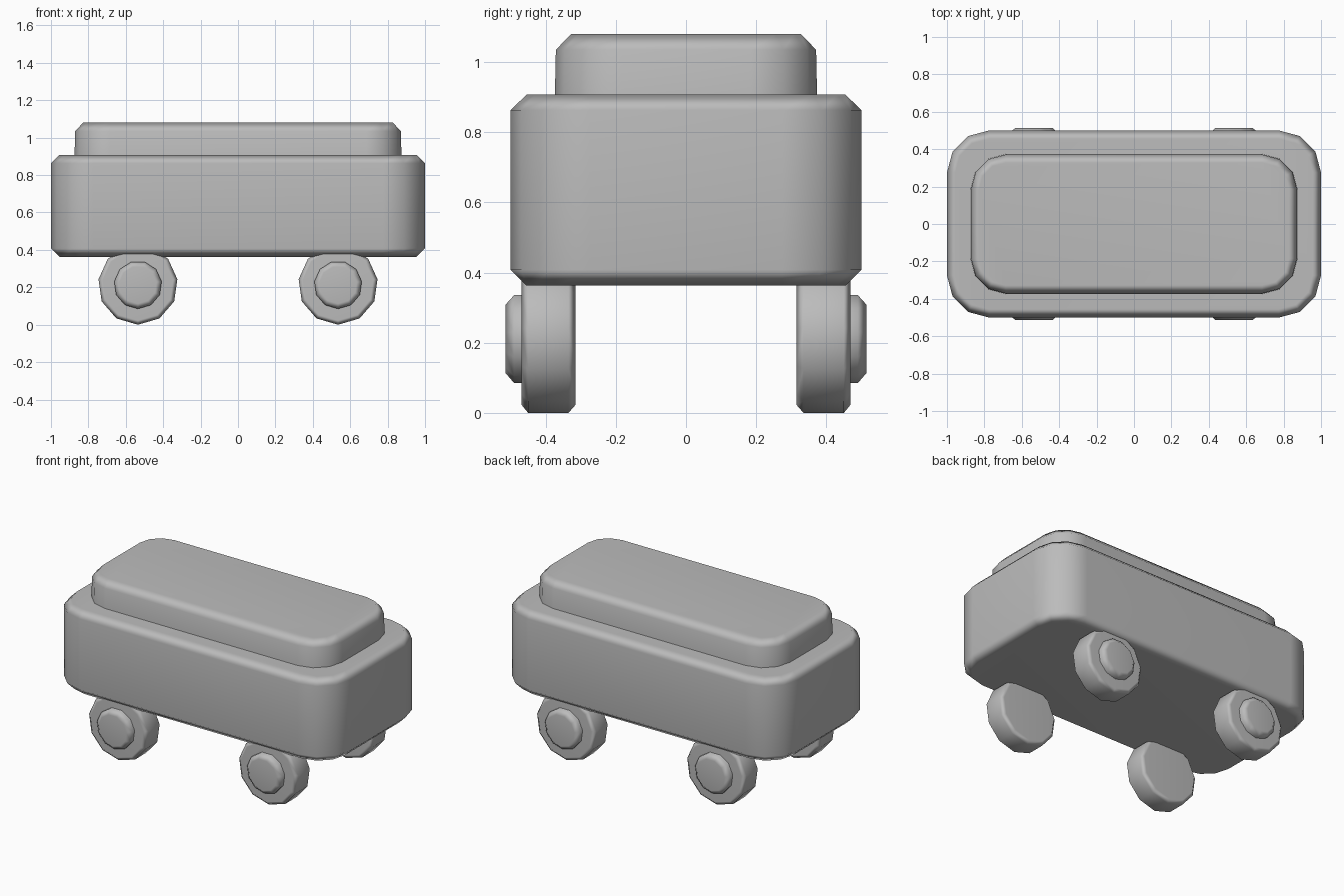
import bpy, bmesh, math
from mathutils import Matrix

if "Cube" in bpy.data.objects:
    bpy.data.objects.remove(bpy.data.objects["Cube"])

grey = bpy.data.materials.new("plain_grey")
grey.diffuse_color = (0.5, 0.5, 0.5, 1)
grey.use_nodes = True
grey.node_tree.nodes["Principled BSDF"].inputs["Base Color"].default_value = grey.diffuse_color


def loft(name, rings, matrix=Matrix()):
    """Bridge matching rings of points, cap both ends and shade softly."""
    bm = bmesh.new()
    loops = [[bm.verts.new(matrix @ Matrix.Translation(p).translation) for p in r] for r in rings]
    n = len(loops[0])
    for a, b in zip(loops, loops[1:]):
        for i in range(n):
            j = (i + 1) % n
            bm.faces.new((a[i], a[j], b[j], b[i]))
    bm.faces.new(loops[0][::-1])
    bm.faces.new(loops[-1])
    bmesh.ops.recalc_face_normals(bm, faces=bm.faces)
    mesh = bpy.data.meshes.new(name)
    bm.to_mesh(mesh)
    bm.free()
    mesh.materials.append(grey)
    obj = bpy.data.objects.new(name, mesh)
    bpy.context.collection.objects.link(obj)
    bpy.ops.object.select_all(action='DESELECT')
    obj.select_set(True)
    bpy.context.view_layer.objects.active = obj
    bpy.ops.object.shade_smooth_by_angle(angle=math.radians(60))
    mod = obj.modifiers.new("soft_edges", 'WEIGHTED_NORMAL')
    mod.keep_sharp = True
    return obj


def rounded_rect(hx, hy, r, z, steps=3):
    """Rectangle outline with rounded corners."""
    pts = []
    for k, (sx, sy) in enumerate(((1, 1), (-1, 1), (-1, -1), (1, -1))):
        for s in range(steps + 1):
            a = math.pi / 2 * (k + s / steps)
            pts.append((sx * (hx - r) + r * math.cos(a), sy * (hy - r) + r * math.sin(a), z))
    return pts


def slab(name, hx, hy, r, profile):
    """Rounded slab from (inset, height) pairs."""
    return loft(name, [rounded_rect(hx - i, hy - i, r - i, z) for i, z in profile])


def disc(name, x, side, profile, sides=11):
    """Chamfered disc along y from (radius, y) pairs, one corner pointing down."""
    rings = []
    for r, y in profile:
        rings.append([(x + r * math.sin(2 * math.pi * i / sides), side * y,
                       0.213 - r * math.cos(2 * math.pi * i / sides)) for i in range(sides)])
    return loft(name, rings)


# Main body and raised lid
slab("body", 1.0, 0.5, 0.225, [(0.045, 0.363), (0, 0.408), (0, 0.863), (0.045, 0.907)])
slab("lid", 0.875, 0.375, 0.19, [(0, 0.85), (0.004, 1.035), (0.047, 1.08)])

# Four wheels with outer hub caps
for x, end in ((-0.535, "left"), (0.535, "right")):
    for side, face in ((-1, "front"), (1, "back")):
        disc(f"wheel_{face}_{end}", x, side,
             [(0.19, 0.315), (0.213, 0.335), (0.213, 0.45), (0.19, 0.469)])
        disc(f"hub_{face}_{end}", x, side,
             [(0.128, 0.44), (0.128, 0.49), (0.1, 0.514)])
